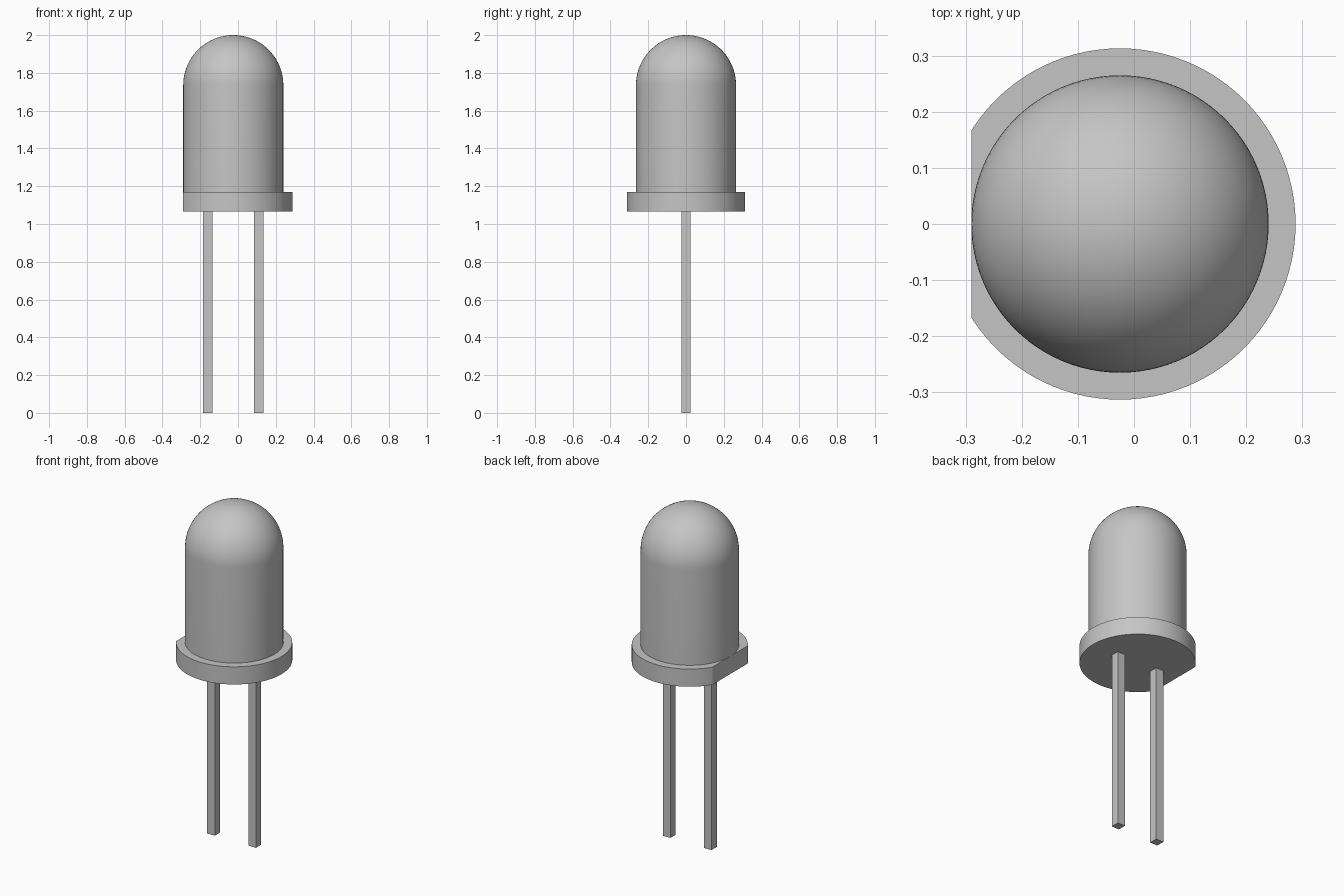
import bpy, bmesh, math
from mathutils import Matrix, Vector

cube = bpy.data.objects.get("Cube")
if cube:
    bpy.data.objects.remove(cube, do_unlink=True)

AXIS_X = -0.025          # centre of the round parts
BODY_R, FLANGE_R = 0.265, 0.313
FLANGE_Z, BODY_Z, TOP_Z = 1.065, 1.17, 2.0
LEG_W, LEG_GAP = 0.05, 0.135
SIDES = 96

grey = bpy.data.materials.new("plain grey")
grey.use_nodes = True
colour = (0.56, 0.56, 0.56, 1)
grey.diffuse_color = colour
grey.node_tree.nodes["Principled BSDF"].inputs["Base Color"].default_value = colour


def finish(name, bm, smooth=True):
    bmesh.ops.recalc_face_normals(bm, faces=bm.faces)
    mesh = bpy.data.meshes.new(name)
    bm.to_mesh(mesh)
    bm.free()
    mesh.materials.append(grey)
    obj = bpy.data.objects.new(name, mesh)
    bpy.context.collection.objects.link(obj)
    if smooth:
        bpy.ops.object.select_all(action='DESELECT')
        obj.select_set(True)
        bpy.context.view_layer.objects.active = obj
        bpy.ops.object.shade_smooth_by_angle(angle=math.radians(30))
    return obj


# Domed lens: cylinder wall and hemisphere turned from one profile
bm = bmesh.new()
dome_z = TOP_Z - BODY_R
steps = 24
profile = [(0, BODY_Z - 0.02), (BODY_R, BODY_Z - 0.02)]
for i in range(steps + 1):
    a = math.pi / 2 * i / steps
    profile.append((BODY_R * math.cos(a), dome_z + BODY_R * math.sin(a)))
verts = [bm.verts.new((AXIS_X + r, 0, z)) for r, z in profile]
edges = [bm.edges.new(pair) for pair in zip(verts, verts[1:])]
bmesh.ops.spin(bm, geom=verts + edges, cent=(AXIS_X, 0, 0), axis=(0, 0, 1),
               angle=2 * math.pi, steps=SIDES, use_duplicate=False)
bmesh.ops.remove_doubles(bm, verts=bm.verts, dist=0.0001)
finish("domed_lens", bm)

# Flange: disc with one side cut flat, level with the lens wall
bm = bmesh.new()
bmesh.ops.create_cone(bm, cap_ends=True, segments=SIDES,
                      radius1=FLANGE_R, radius2=FLANGE_R, depth=BODY_Z - FLANGE_Z,
                      matrix=Matrix.Translation((AXIS_X, 0, (BODY_Z + FLANGE_Z) / 2)))
bmesh.ops.bisect_plane(bm, geom=bm.verts[:] + bm.edges[:] + bm.faces[:],
                       plane_co=(AXIS_X - BODY_R, 0, 0), plane_no=(-1, 0, 0),
                       clear_outer=True)
bmesh.ops.holes_fill(bm, edges=[e for e in bm.edges if e.is_boundary], sides=0)
finish("flange", bm)

# Two square legs
for name, side in (("right_leg", -1), ("left_leg", 1)):
    bm = bmesh.new()
    height = FLANGE_Z + 0.02
    bmesh.ops.create_cube(bm, size=1)
    bmesh.ops.scale(bm, vec=(LEG_W, LEG_W, height), verts=bm.verts)
    bmesh.ops.translate(bm, vec=Vector((AXIS_X + side * LEG_GAP, 0, height / 2)),
                        verts=bm.verts)
    finish(name, bm, smooth=False)
